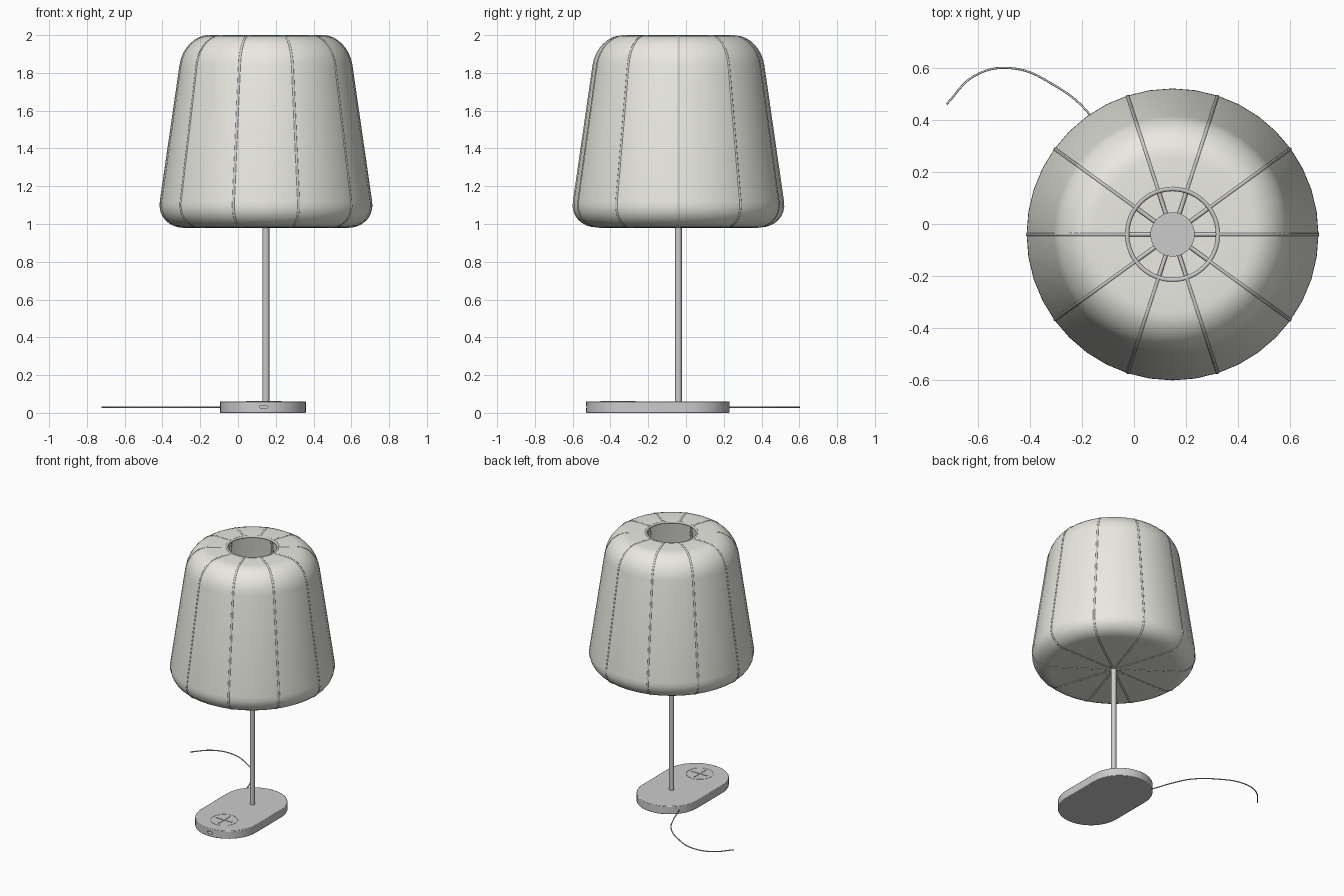
import bpy, bmesh, math
from mathutils import Vector

if "Cube" in bpy.data.objects:
    bpy.data.objects.remove(bpy.data.objects["Cube"])

CX, CY = 0.148, -0.04      # lamp axis
BX = 0.132                 # base centre line


def finish(ob, angle=40, color=None):
    bpy.ops.object.select_all(action='DESELECT')
    ob.select_set(True)
    bpy.context.view_layer.objects.active = ob
    bpy.ops.object.shade_smooth_by_angle(angle=math.radians(angle))
    if color:
        mat = bpy.data.materials.new(ob.name + "_material")
        mat.diffuse_color = color
        mat.use_nodes = True
        mat.node_tree.nodes["Principled BSDF"].inputs["Base Color"].default_value = mat.diffuse_color
        ob.data.materials.clear()
        ob.data.materials.append(mat)
    return ob


def from_bmesh(name, bm):
    bmesh.ops.recalc_face_normals(bm, faces=bm.faces)
    me = bpy.data.meshes.new(name)
    bm.to_mesh(me)
    bm.free()
    ob = bpy.data.objects.new(name, me)
    bpy.context.collection.objects.link(ob)
    return ob


def tube(name, paths, radius, cyclic=False, kind='POLY', sides=2):
    """Round tubes along paths, converted to one mesh."""
    cu = bpy.data.curves.new(name, 'CURVE')
    cu.dimensions = '3D'
    cu.bevel_depth = radius
    cu.bevel_resolution = sides
    cu.use_fill_caps = True
    for pts in paths:
        sp = cu.splines.new(kind)
        if kind == 'BEZIER':
            sp.bezier_points.add(len(pts) - 1)
            for bp, p in zip(sp.bezier_points, pts):
                bp.co = p
                bp.handle_left_type = bp.handle_right_type = 'AUTO'
        else:
            sp.points.add(len(pts) - 1)
            for q, p in zip(sp.points, pts):
                q.co = (*p, 1)
        sp.use_cyclic_u = cyclic
    ob = bpy.data.objects.new(name, cu)
    bpy.context.collection.objects.link(ob)
    bpy.ops.object.select_all(action='DESELECT')
    ob.select_set(True)
    bpy.context.view_layer.objects.active = ob
    bpy.ops.object.convert(target='MESH')
    return finish(bpy.context.object, 50)


def cylinder(name, r, z0, z1, verts=32):
    bpy.ops.mesh.primitive_cylinder_add(vertices=verts, radius=r, depth=z1 - z0,
                                        location=(CX, CY, (z0 + z1) / 2))
    bpy.context.object.name = name
    return finish(bpy.context.object)


def stadium(r, half, n=24):
    """Outline of a rounded bar along the second axis."""
    pts = []
    for start, v in ((0, half), (math.pi, -half)):
        for i in range(n + 1):
            a = start + math.pi * i / n
            pts.append((r * math.cos(a), v + r * math.sin(a)))
    return pts


def prism(name, pts, depth):
    bm = bmesh.new()
    f = bm.faces.new([bm.verts.new(p) for p in pts])
    res = bmesh.ops.extrude_face_region(bm, geom=[f])
    bmesh.ops.translate(bm, vec=depth,
                        verts=[v for v in res['geom'] if isinstance(v, bmesh.types.BMVert)])
    return from_bmesh(name, bm)


def corner(a, c, b, n=8):
    """Rounded corner from a to b with tangents meeting at c."""
    a, c, b = Vector(a), Vector(c), Vector(b)
    h1, h2 = a.lerp(c, 0.56), b.lerp(c, 0.56)
    return [a * (1 - t)**3 + h1 * 3 * t * (1 - t)**2 + h2 * 3 * t * t * (1 - t) + b * t**3
            for t in (i / n for i in range(n + 1))]


# Lamp shade: closed bottom, open top, lathed from one profile
def profile(d=0.0):
    return (corner((0.43, 0.982 + d), (0.58 - d, 0.982 + d), (0.559 - d, 1.12))
            + corner((0.455 - d, 1.84), (0.433 - d, 1.998 - d), (0.30, 1.998 - d)))


SEG = 40
bm = bmesh.new()
outline = profile() + [Vector((0.175, 1.998))]
rings = [[bm.verts.new((CX + p.x * math.cos(2 * math.pi * i / SEG),
                        CY + p.x * math.sin(2 * math.pi * i / SEG), p.y))
          for i in range(SEG)] for p in outline]
for lo, hi in zip(rings, rings[1:]):
    for i in range(SEG):
        j = (i + 1) % SEG
        bm.faces.new((lo[i], lo[j], hi[j], hi[i]))
pole = bm.verts.new((CX, CY, 0.982))
for i in range(SEG):
    bm.faces.new((pole, rings[0][(i + 1) % SEG], rings[0][i]))
finish(from_bmesh("lamp_shade", bm), 40, (0.82, 0.82, 0.76, 1))

# Wire ribs and the ring around the top opening
rib = [Vector((0.02, 0.987))] + profile(0.005) + [Vector((0.175, 1.993))]
tube("shade_ribs", [[(CX + p.x * math.cos(k * math.pi / 5), CY + p.x * math.sin(k * math.pi / 5), p.y)
                     for p in rib] for k in range(10)], 0.008)
tube("top_ring", [[(CX + 0.175 * math.cos(i * math.pi / 24), CY + 0.175 * math.sin(i * math.pi / 24), 1.992)
                   for i in range(48)]], 0.009, cyclic=True)

# Stem and the mounting disc inside the shade
cylinder("stem", 0.018, 0.05, 0.99, 24)
cylinder("mounting_disc", 0.085, 0.984, 1.005, 40)

# Base: rounded slab with a socket cut into the front end
base = prism("base", [(BX + u, -0.149 + v, 0) for u, v in stadium(0.227, 0.153)], (0, 0, 0.061))
bev = base.modifiers.new("edge", 'BEVEL')
bev.width = 0.004
bev.segments = 2
bev.limit_method = 'ANGLE'
bev.angle_limit = math.radians(50)
cutter = prism("socket_cutter", [(0.137 + v, -0.56, 0.031 + u) for u, v in stadium(0.008, 0.013, 8)], (0, 0.06, 0))
cutter.hide_render = True
cutter.hide_set(True)
cut = base.modifiers.new("socket", 'BOOLEAN')
cut.object = cutter
cut.solver = 'EXACT'
finish(base, 35)

# Charging mark on the base: ring and plus
MX, MY, MZ = 0.137, -0.36, 0.0605
tube("charging_ring", [[(MX + 0.092 * math.cos(i * math.pi / 24), MY + 0.092 * math.sin(i * math.pi / 24), MZ)
                        for i in range(48)]], 0.002, cyclic=True, sides=1)
for name, sx, sy in (("charging_bar_x", 0.13, 0.008), ("charging_bar_y", 0.008, 0.13)):
    bpy.ops.mesh.primitive_cube_add(size=1, location=(MX, MY, 0.061))
    bar = bpy.context.object
    bar.name = name
    bar.scale = (sx, sy, 0.006)

# Power cable trailing from the back of the base
cable = [(-0.03, 0.10), (-0.055, 0.165), (-0.10, 0.29), (-0.17, 0.42), (-0.31, 0.535),
         (-0.47, 0.598), (-0.61, 0.57), (-0.72, 0.46)]
tube("power_cable", [[(x, y, 0.03) for x, y in cable]], 0.004, kind='BEZIER')
